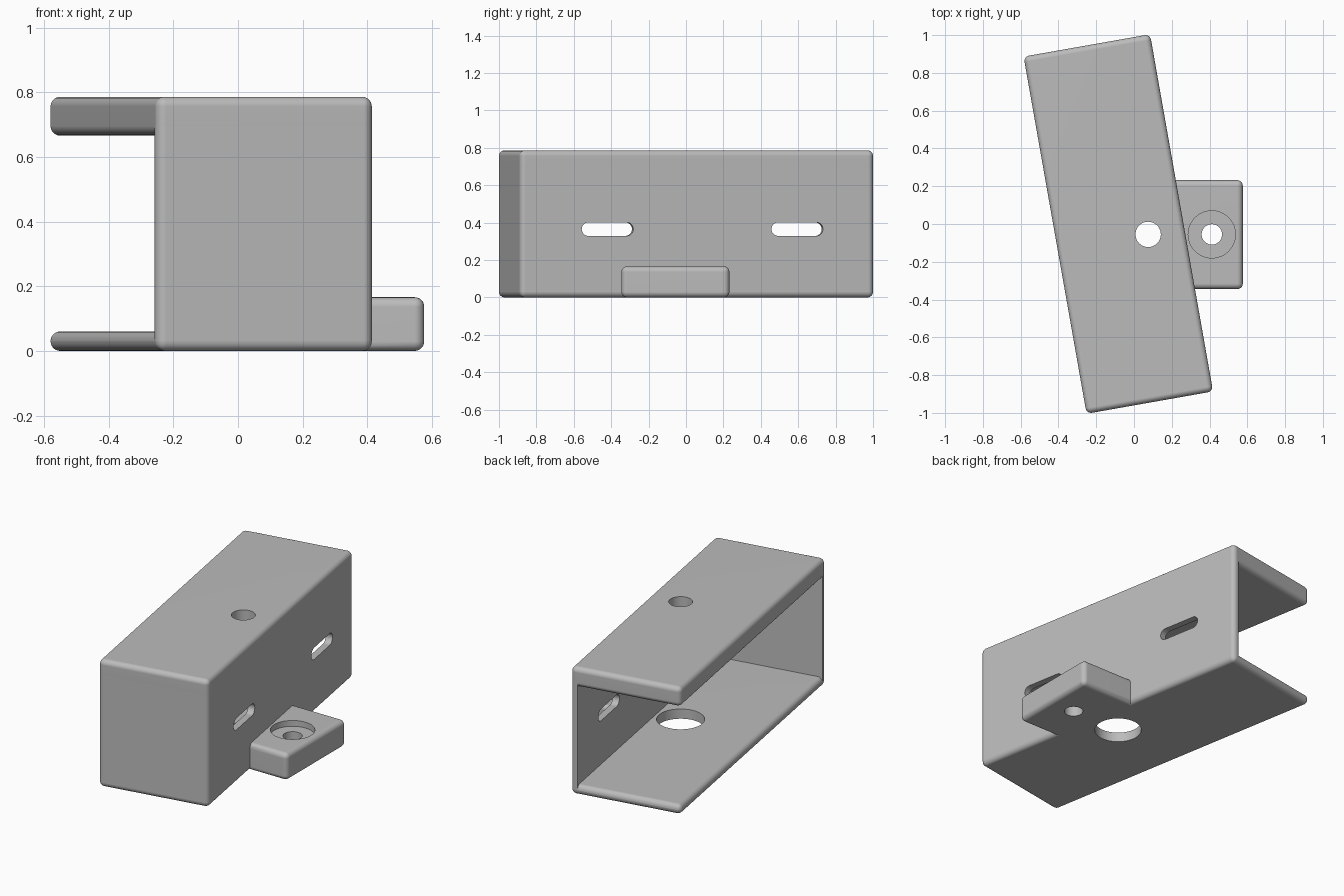
import bpy, bmesh, math
from mathutils import Matrix, Vector

cube = bpy.data.objects.get("Cube")
if cube:
    bpy.data.objects.remove(cube, do_unlink=True)

HW, HL, HEIGHT = 0.34, 0.96, 0.786      # housing half width, half length, height
FLOOR, TOP, WALL = 0.06, 0.12, 0.042    # thicknesses
R = 0.0295                              # edge rounding
TURN = Matrix.Translation((-0.083, 0, 0)) @ Matrix.Rotation(math.radians(10), 4, 'Z')

grey = bpy.data.materials.new("plain grey")
grey.use_nodes = True
grey.diffuse_color = (0.5, 0.5, 0.5, 1)
grey.node_tree.nodes["Principled BSDF"].inputs["Base Color"].default_value = (0.5, 0.5, 0.5, 1)


def prism(name, outline, z0, z1, rounded=None, matrix=Matrix()):
    """Extrude a plan outline; round the edges chosen by the rule."""
    bm = bmesh.new()
    face = bm.faces.new([bm.verts.new((x, y, z0)) for x, y in outline])
    new = bmesh.ops.extrude_face_region(bm, geom=[face])["geom"]
    bmesh.ops.translate(bm, verts=[v for v in new if isinstance(v, bmesh.types.BMVert)],
                        vec=(0, 0, z1 - z0))
    bmesh.ops.recalc_face_normals(bm, faces=bm.faces[:])
    if rounded:
        bmesh.ops.bevel(bm, geom=[e for e in bm.edges if rounded(e)], offset=R,
                        segments=6, profile=0.5, affect='EDGES', clamp_overlap=True)
    mesh = bpy.data.meshes.new(name)
    bm.to_mesh(mesh)
    bm.free()
    obj = bpy.data.objects.new(name, mesh)
    obj.matrix_world = matrix
    obj.data.materials.append(grey)
    bpy.context.collection.objects.link(obj)
    return obj


def disc(x, y, r):
    steps = [math.tau * i / 48 for i in range(48)]
    return [(x + r * math.cos(a), y + r * math.sin(a)) for a in steps]


def activate(obj):
    bpy.ops.object.select_all(action='DESELECT')
    obj.select_set(True)
    bpy.context.view_layer.objects.active = obj


def cut(obj, cutter):
    """Subtract a cutter and throw it away."""
    bpy.context.view_layer.update()
    mod = obj.modifiers.new("cut", 'BOOLEAN')
    mod.operation, mod.solver, mod.object = 'DIFFERENCE', 'EXACT', cutter
    activate(obj)
    bpy.ops.object.modifier_apply(modifier=mod.name)
    bpy.data.objects.remove(cutter, do_unlink=True)


# Floor and thick top, rounded on every edge
plan = [(-HW, -HL), (HW, -HL), (HW, HL), (-HW, HL)]
floor = prism("floor", plan, 0, FLOOR, lambda e: True, TURN)
top = prism("top_slab", plan, HEIGHT - TOP, HEIGHT, lambda e: True, TURN)

# L-shaped front and side wall, rounded on its outer upright edges
corners = [(-HW, -HL), (HW, -HL), (HW, HL)]


def outer_upright(edge):
    a, b = (v.co for v in edge.verts)
    return abs(a.z - b.z) > 0.1 and any((a.xy - Vector(c)).length < 0.001 for c in corners)


walls = prism("front_and_side_wall",
              corners + [(HW - WALL, HL), (HW - WALL, -HL + WALL), (-HW, -HL + WALL)],
              FLOOR / 2, HEIGHT - TOP + R, outer_upright, TURN)


# Mounting tab, its inner end buried in the slanted wall
def wall_x(y):
    t = math.radians(10)
    return (HW - y * math.sin(t)) / math.cos(t) - 0.083 - 0.031


TAB_X, TAB_Y0, TAB_Y1 = 0.576, -0.345, 0.232
tab = prism("mounting_tab",
            [(wall_x(TAB_Y0), TAB_Y0), (TAB_X, TAB_Y0), (TAB_X, TAB_Y1), (wall_x(TAB_Y1), TAB_Y1)],
            0, 0.166, lambda e: any(v.co.x > TAB_X - 0.01 for v in e.verts)
            or abs(e.verts[0].co.y - e.verts[1].co.y) < 0.001)

# Round holes: small through the top, wide through the floor, counterbored in the tab
HOLE_Y = -0.055
cut(top, prism("top_hole_cutter", disc(0.075, HOLE_Y, 0.067), 0.5, 1))
cut(floor, prism("floor_hole_cutter", disc(0.075, HOLE_Y, 0.135), -0.1, 0.2))
cut(tab, prism("tab_hole_cutter", disc(0.412, HOLE_Y, 0.054), -0.1, 0.3))
cut(tab, prism("counterbore_cutter", disc(0.412, HOLE_Y, 0.125), 0.13, 0.3))

# Two long slots through the side wall
SLOT_R, SLOT_HALF = 0.036, 0.104
for ly in (-0.486, 0.544):
    arc = [math.pi * i / 16 for i in range(17)]
    stadium = [(SLOT_R * math.cos(a), SLOT_HALF + SLOT_R * math.sin(a)) for a in arc]
    stadium += [(-x, -y) for x, y in stadium]
    place = TURN @ Matrix.Translation((HW, ly, 0.365)) @ Matrix.Rotation(math.pi / 2, 4, 'Y')
    cut(walls, prism("slot_cutter", stadium, -0.15, 0.15, None, place))

# Smooth rounding with crisp flat faces
for part in (floor, top, walls, tab):
    activate(part)
    bpy.ops.object.shade_smooth_by_angle(angle=math.radians(35))
    weighted = part.modifiers.new("flat_face_normals", 'WEIGHTED_NORMAL')
    weighted.keep_sharp = True
